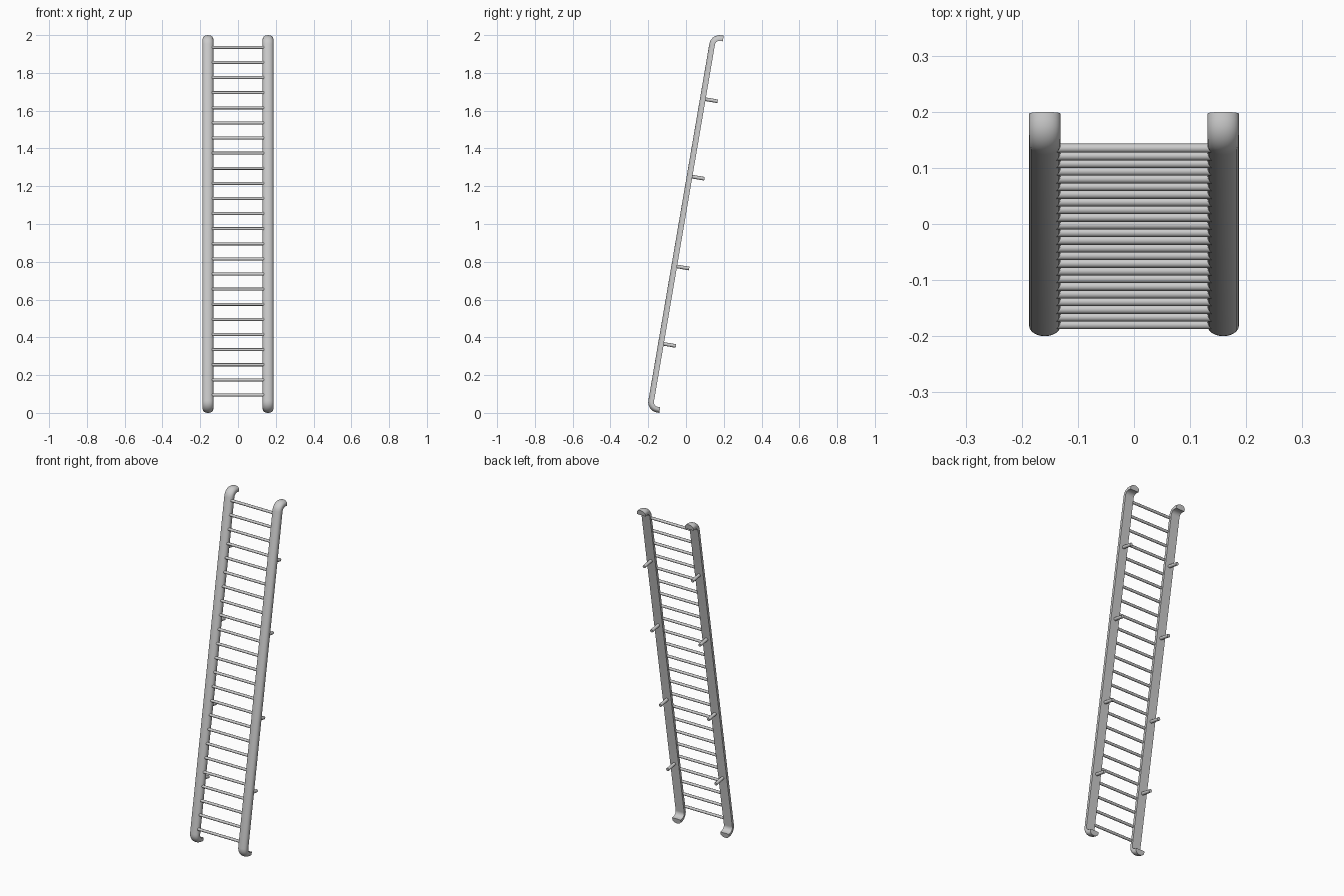
import bpy, bmesh, math
from mathutils import Vector

if "Cube" in bpy.data.objects:
    bpy.data.objects.remove(bpy.data.objects["Cube"])

A = math.radians(9.7)          # lean of the ladder
SN, CS = math.sin(A), math.cos(A)
LEN, REACH, R = 2.0257, 0.068, 0.055   # rail length, hook reach, outer bend radius
HALF_W, ROUND, DEPTH = 0.028, 0.019, 0.030
RAIL_X = 0.159


def world(x, s, t):
    """s runs up the rail, t runs from the rail's front towards the wall."""
    return Vector((x, s * SN + t * CS - 0.2085, s * CS - t * SN + REACH * SN))


def make_object(name, bm):
    bmesh.ops.recalc_face_normals(bm, faces=bm.faces)
    me = bpy.data.meshes.new(name)
    bm.to_mesh(me)
    bm.free()
    ob = bpy.data.objects.new(name, me)
    bpy.context.collection.objects.link(ob)
    bpy.context.view_layer.objects.active = ob
    ob.select_set(True)
    bpy.ops.object.shade_smooth_by_angle(angle=math.radians(35))
    ob.select_set(False)
    return ob


def rod(name, a, b, radius, sides=12):
    d = b - a
    bm = bmesh.new()
    bmesh.ops.create_cone(bm, cap_ends=True, segments=sides, radius1=radius,
                          radius2=radius, depth=d.length)
    rot = d.to_track_quat('Z', 'Y')
    for v in bm.verts:
        v.co = rot @ v.co + (a + b) / 2
    return make_object(name, bm)


# Rail path along its front face: (s, t, inward s, inward t)
path = [(0, REACH, 1, 0)]
N = 7
for i in range(N + 1):
    f = math.pi / 2 * i / N
    path.append((R - R * math.cos(f), R - R * math.sin(f), math.cos(f), math.sin(f)))
for i in range(N + 1):
    f = math.pi / 2 * i / N
    path.append((LEN - R + R * math.sin(f), R - R * math.cos(f), -math.sin(f), math.cos(f)))
path.append((LEN, REACH, -1, 0))

# D-shaped section: rounded front, flat back
section = [(-HALF_W, DEPTH)]
for i in range(13):
    f = math.pi * i / 12
    section.append((-HALF_W * math.cos(f), ROUND - ROUND * math.sin(f)))
section.append((HALF_W, DEPTH))

# Side rails with hooked ends
for side, label in ((-1, "left"), (1, "right")):
    bm = bmesh.new()
    rings = [[bm.verts.new(world(side * RAIL_X + x, s + d * ns, t + d * nt))
              for x, d in section] for s, t, ns, nt in path]
    n = len(section)
    for a, b in zip(rings, rings[1:]):
        for i in range(n):
            j = (i + 1) % n
            bm.faces.new((a[i], a[j], b[j], b[i]))
    bm.faces.new(rings[0])
    bm.faces.new(rings[-1])
    make_object(label + "_rail", bm)

    # Wall standoffs behind each rail
    for s in (0.364, 0.780, 1.262, 1.678):
        x = side * RAIL_X
        rod(label + "_wall_standoff", world(x, s, 0.02), world(x, s, 0.095), 0.0095)

# Rungs
for k in range(24):
    s = 0.087 + 1.867 * k / 23
    rod("rung", world(-RAIL_X + 0.01, s, 0.0145), world(RAIL_X - 0.01, s, 0.0145), 0.008)
